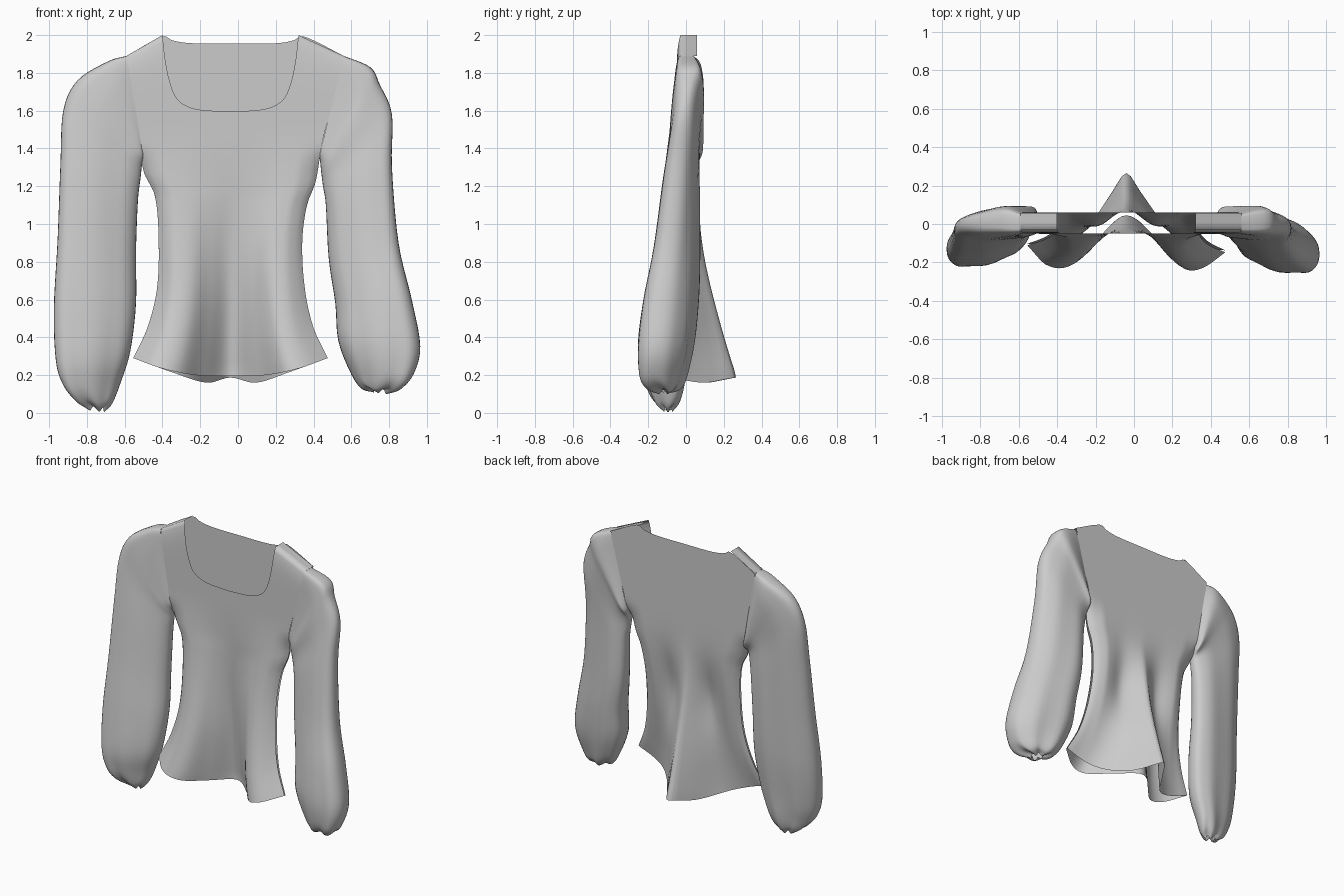
import bpy, math

if "Cube" in bpy.data.objects:
    bpy.data.objects.remove(bpy.data.objects["Cube"])

def curve(pts, x):
    """Smooth interpolation of (x, value) points."""
    if x <= pts[0][0]: return pts[0][1]
    if x >= pts[-1][0]: return pts[-1][1]
    i = max(k for k in range(len(pts) - 1) if pts[k][0] <= x)
    def slope(k):
        a, b = pts[max(k - 1, 0)], pts[min(k + 1, len(pts) - 1)]
        return (b[1] - a[1]) / (b[0] - a[0])
    (x0, y0), (x1, y1) = pts[i], pts[i + 1]
    h = x1 - x0
    t = (x - x0) / h
    return ((2*t**3 - 3*t*t + 1) * y0 + (t**3 - 2*t*t + t) * h * slope(i)
            + (3*t*t - 2*t**3) * y1 + (t**3 - t*t) * h * slope(i + 1))

def lerp(a, b, t): return a + (b - a) * t
def ramp(a, b, x):
    t = max(0, min(1, (x - a) / (b - a)))
    return t * t * (3 - 2 * t)

def sheet(name, rows, closed=False):
    """Quad mesh from rows of points."""
    n = len(rows[0])
    verts = [p for r in rows for p in r]
    faces = []
    for j in range(len(rows) - 1):
        for i in range(n if closed else n - 1):
            k = (i + 1) % n
            faces.append((j*n + i, j*n + k, (j+1)*n + k, (j+1)*n + i))
    me = bpy.data.meshes.new(name)
    me.from_pydata(verts, [], faces)
    me.polygons.foreach_set("use_smooth", [True] * len(faces))
    ob = bpy.data.objects.new(name, me)
    bpy.context.collection.objects.link(ob)
    return ob

# Side seams and armhole edges, as (z, x)
left = [(.29, -.555), (.45, -.48), (.65, -.43), (.9, -.42), (1.15, -.44),
        (1.28, -.50), (1.5, -.53), (1.7, -.57), (1.89, -.59)]
right = [(.29, .475), (.45, .40), (.65, .355), (.9, .34), (1.1, .365),
         (1.22, .41), (1.45, .45), (1.7, .52), (1.89, .56)]
# Neckline half widths about x = -0.04, as (z, half width)
neck = [(1.595, 0), (1.602, .14), (1.62, .22), (1.66, .28), (1.75, .32),
        (1.87, .345), (2.0, .36)]
# Hem heights and depths across the body, as (u, value)
hem_front = [(0, .29), (.15, .235), (.32, .20), (.5, .195), (.68, .20), (.85, .235), (1, .29)]
hem_back = [(0, .29), (.2, .215), (.38, .16), (.5, .187), (.63, .16), (.8, .215), (1, .29)]
fold_front = [(0, -.12), (.1, -.22), (.23, -.21), (.36, -.07), (.5, .045),
              (.65, -.07), (.78, -.225), (.88, -.235), (1, -.16)]
fold_back = [(0, -.12), (.1, -.13), (.2, -.1), (.29, -.035), (.36, .06), (.43, .17), (.5, .265),
             (.57, .17), (.645, .06), (.71, -.03), (.8, -.11), (.9, -.15), (1, -.16)]
top_back = [(0, 1.89), (.17, 1.995), (.21, 1.972), (.3, 1.957), (.5, 1.955),
            (.69, 1.957), (.77, 1.972), (.81, 1.995), (1, 1.89)]

def edge(u, z):
    """Panels close at the side seams but stay apart along the armholes."""
    return lerp(min(1, 10 * u * (1 - u)) ** .6, 1, ramp(1.26, 1.42, z))

def front_y(u, z):
    w = max(0, min(1, (1.5 - z) / 1.27)) ** 1.7
    return lerp(-.05 * edge(u, z), curve(fold_front, u), w)

def back_y(u, z):
    w = max(0, min(1, (1.3 - z) / 1.1)) ** 1.8
    hollow = .055 * math.exp(-((z - .85) / .25) ** 2) * math.exp(-((abs(u - .5) - .18) / .13) ** 2)
    return lerp(.06 * edge(u, z), curve(fold_back, u), w) - hollow

NU, NV = 44, 40
def panel(name, hem, top, depth, z_side):
    rows = []
    for j in range(NV + 1):
        t = j / NV
        zs = lerp(.29, z_side, t)
        row = []
        for i in range(NU + 1):
            u = i / NU
            z = lerp(curve(hem, u), curve(top, u), t)
            row.append((lerp(curve(left, zs), curve(right, zs), u), depth(u, z), z))
        rows.append(row)
    sheet(name, rows)

panel("bodice_front", hem_front, [(0, 1.595), (1, 1.595)], front_y, 1.595)
panel("bodice_back", hem_back, top_back, back_y, 1.89)

# Front straps beside the neckline, folded over the shoulder
for name, side, sign in (("left_strap", left, -1), ("right_strap", right, 1)):
    rows = []
    for j in range(25):
        t = (j / 24) ** 2
        za, zb = lerp(1.595, 1.89, t), lerp(1.595, 2.0, t)
        xa, xb = curve(side, za), -.04 + sign * curve(neck, zb)
        row = []
        for i in range(13):
            s = i / 12
            row.append((lerp(xa, xb, s), -.05 + .02 * t ** 6, lerp(za, zb, s)))
        rows.append(row)
    last = rows[-1]
    for y in (.01, .058):
        rows.append([(p[0], y, p[2]) for p in last])
    sheet(name, rows)

# Sleeve rings: inner x, inner z, outer x, outer z, front y, back y
left_rings = [
    (-.50, 1.36, -.59, 1.89, -.05, .06), (-.505, 1.33, -.69, 1.86, -.065, .095),
    (-.51, 1.30, -.85, 1.76, -.08, .08), (-.515, 1.25, -.925, 1.60, -.09, .07),
    (-.53, 1.12, -.94, 1.32, -.115, .065), (-.54, .85, -.955, .92, -.15, .05),
    (-.54, .58, -.975, .55, -.19, .03), (-.57, .33, -.965, .28, -.215, .0),
    (-.62, .17, -.93, .15, -.20, -.02), (-.665, .06, -.87, .07, -.17, -.04),
    (-.71, .015, -.79, .025, -.12, -.07)]
right_rings = [
    (.43, 1.36, .56, 1.89, -.05, .06), (.435, 1.33, .70, 1.83, -.065, .095),
    (.44, 1.28, .75, 1.74, -.08, .085), (.45, 1.20, .815, 1.58, -.09, .075),
    (.465, 1.1, .815, 1.3, -.12, .07), (.48, .82, .85, .9, -.165, .065),
    (.515, .58, .92, .6, -.22, .055), (.53, .39, .965, .35, -.25, .035),
    (.59, .23, .93, .2, -.24, .0), (.65, .14, .87, .13, -.21, -.03),
    (.72, .12, .79, .11, -.16, -.08)]

def sleeve(name, rings, skew):
    n, sub, rows = 40, 5, []
    tracks = [[(k, r[c]) for k, r in enumerate(rings)] for c in range(6)]
    for j in range((len(rings) - 1) * sub + 1):
        k = j / sub
        xi, zi, xo, zo, yf, yb = (curve(tr, k) for tr in tracks)
        gather = .06 * max(0, (k - 6) / 4)
        power = lerp(.3, .85, ramp(0, 3, k))   # boxy armhole, rounder arm
        row = []
        for i in range(n):
            a = 2 * math.pi * i / n
            c, s = math.cos(a), math.sin(a)
            m = .5 + .5 * math.copysign(abs(c) ** power, c)
            # soft lengthwise creases, growing into cuff gathers
            crease = 1 - (.03 * ramp(0, 2, k) + gather) * (1 + math.cos(7 * a + .25 * k)) * abs(s)
            y = (yf + yb) / 2 + (yb - yf) / 2 * math.copysign(abs(s) ** power, s) * crease
            y += skew * (m - .5) * ramp(2, 6, k) * (1 - ramp(8, 10, k))
            row.append((lerp(xi, xo, m), y, lerp(zi, zo, m) + gather * .2 * math.cos(5 * a)))
        rows.append(row)
    sheet(name, rows, closed=True)

sleeve("left_sleeve", left_rings, -.09)
sleeve("right_sleeve", right_rings, -.1)
